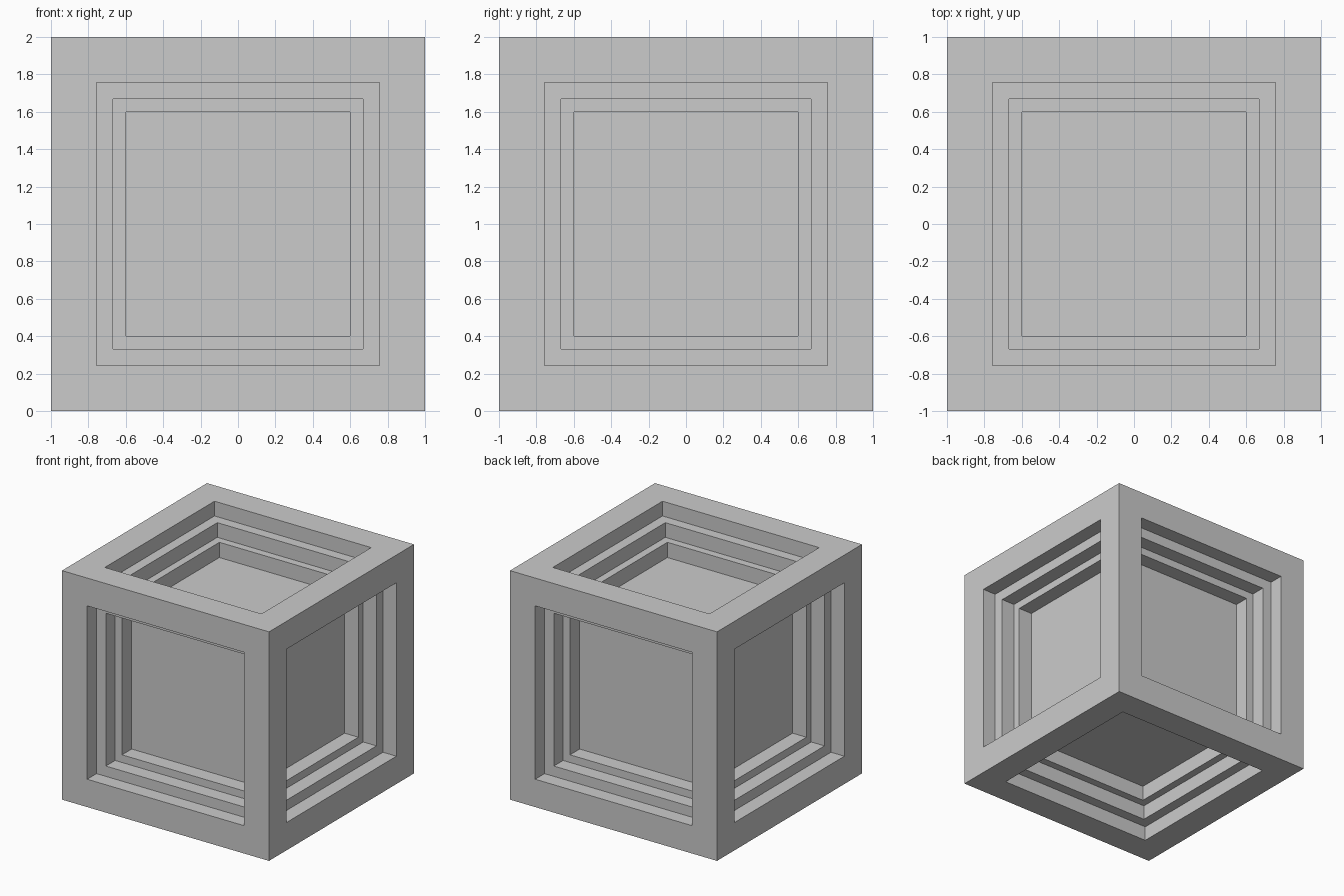
import bpy
import bmesh
from mathutils import Vector

if "Cube" in bpy.data.objects:
    bpy.data.objects.remove(bpy.data.objects["Cube"])

# Stepped recess: (half width of opening, depth of its floor)
STEPS = [(0.757, 0.129), (0.667, 0.257), (0.60, 0.39)]


def resize(face, half):
    """Scale a square face about its centre to the given half width."""
    centre = face.calc_center_median()
    for v in face.verts:
        offset = v.co - centre
        v.co = centre + offset * (half * 2 ** 0.5 / offset.length)


def step_in(bm, face, half, depth):
    """Inset the face to a smaller square, then sink it as a straight-sided step."""
    normal = face.normal.copy()
    bmesh.ops.inset_individual(bm, faces=[face], thickness=0.02)
    resize(face, half)
    # a zero-thickness inset makes the ring that becomes the step walls
    bmesh.ops.inset_individual(bm, faces=[face], thickness=0.0)
    for v in face.verts:
        v.co += normal * (1.0 - depth - v.co.dot(normal))
    face.normal_update()


# Cube with the same three-step recess on all six sides
bm = bmesh.new()
bmesh.ops.create_cube(bm, size=2.0)
bm.normal_update()
for side in list(bm.faces):
    for half, depth in STEPS:
        step_in(bm, side, half, depth)

# Stand it on the ground
bmesh.ops.translate(bm, verts=bm.verts, vec=Vector((0, 0, 1)))
bm.normal_update()

mesh = bpy.data.meshes.new("recessed_cube")
bm.to_mesh(mesh)
bm.free()
cube = bpy.data.objects.new("recessed_cube", mesh)
bpy.context.collection.objects.link(cube)
